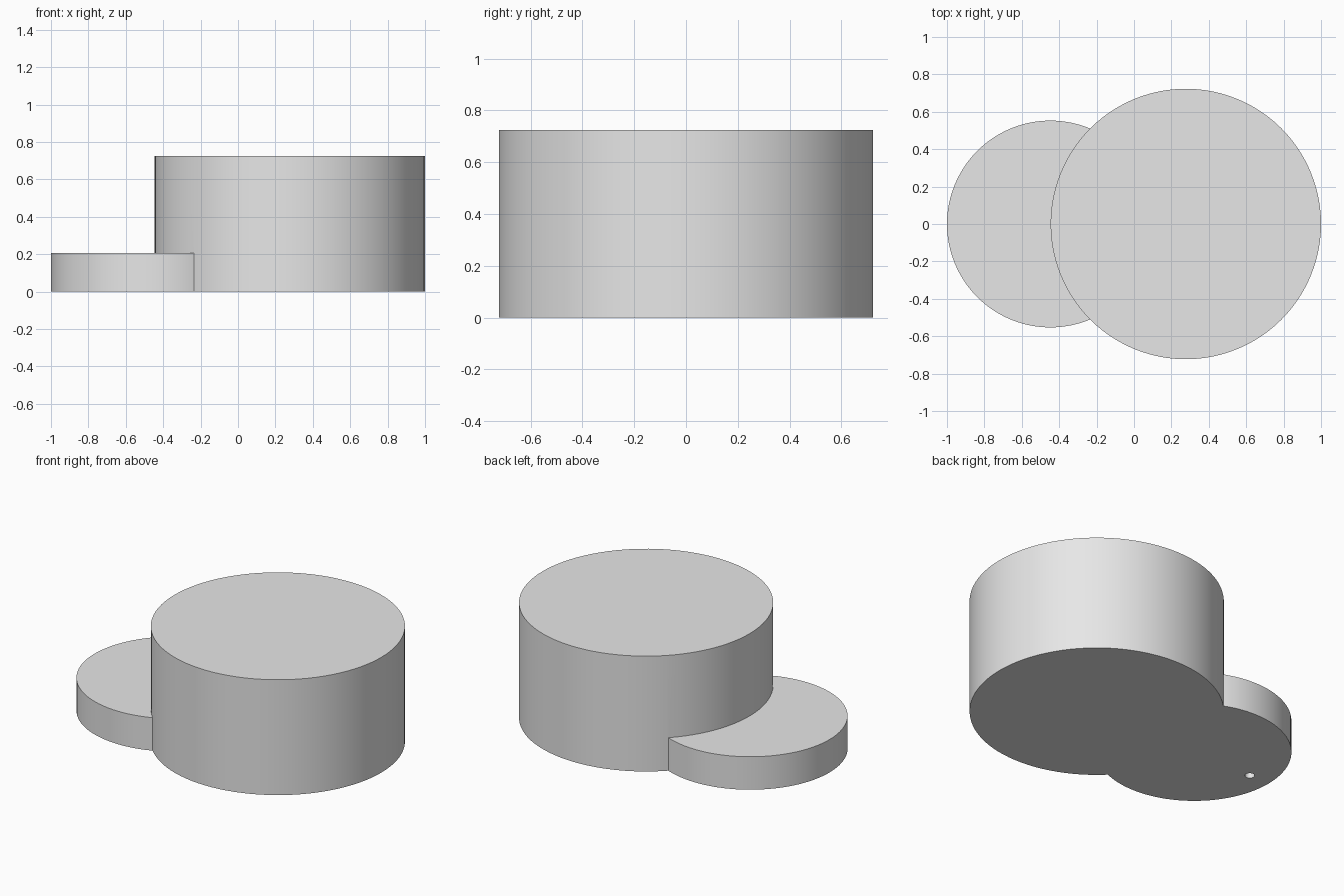
import bpy

cube = bpy.data.objects.get("Cube")
if cube:
    bpy.data.objects.remove(cube, do_unlink=True)

grey = bpy.data.materials.new("light_grey")
grey.use_nodes = True
grey.diffuse_color = (0.8, 0.8, 0.8, 1)
grey.node_tree.nodes["Principled BSDF"].inputs["Base Color"].default_value = grey.diffuse_color


def cylinder(name, x, radius, bottom, top, sides):
    """Upright cylinder on the x axis, between two heights."""
    bpy.ops.mesh.primitive_cylinder_add(
        vertices=sides, radius=radius, depth=top - bottom,
        location=(x, 0, (bottom + top) / 2))
    obj = bpy.context.object
    obj.name = name
    obj.data.materials.append(grey)
    return obj


def combine(target, tool, operation):
    """Apply an exact boolean and discard the helper."""
    mod = target.modifiers.new(operation.title(), "BOOLEAN")
    mod.operation = operation
    mod.solver = "EXACT"
    mod.object = tool
    bpy.ops.object.select_all(action="DESELECT")
    target.select_set(True)
    bpy.context.view_layer.objects.active = target
    bpy.ops.object.modifier_apply(modifier=mod.name)
    bpy.data.objects.remove(tool, do_unlink=True)


# Tall drum joined with the low side disc
body = cylinder("drum_with_side_disc", 0.277, 0.723, 0, 0.724, 96)
disc = cylinder("side_disc", -0.447, 0.553, 0, 0.207, 96)
combine(body, disc, "UNION")

# Small blind hole in the underside of the disc
hole = cylinder("hole_cutter", -0.86, 0.028, -0.1, 0.1, 32)
hole.hide_render = True
combine(body, hole, "DIFFERENCE")

# Rounded walls, crisp rims
bpy.ops.object.shade_smooth_by_angle(angle=0.5)
